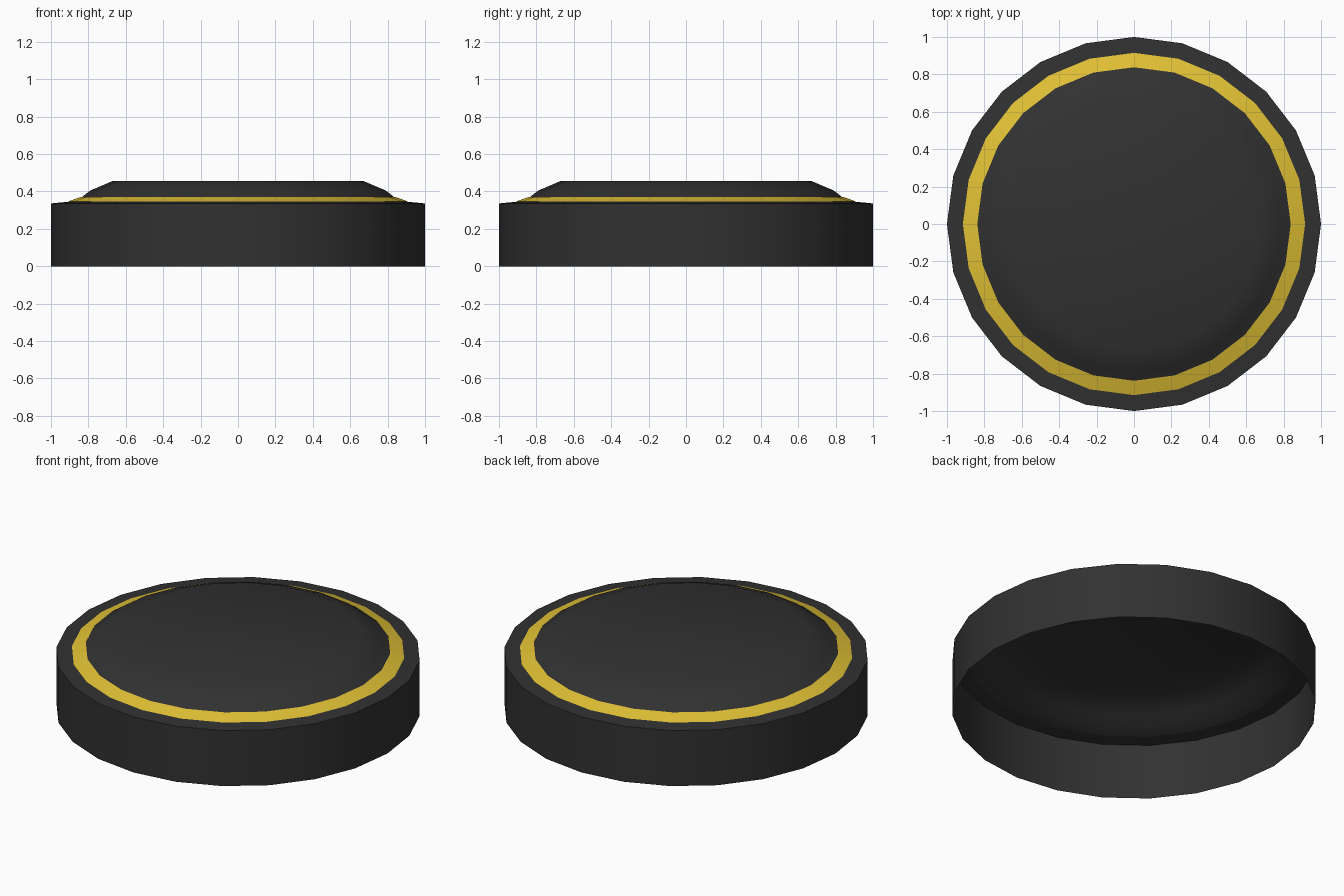
import bpy, math

if "Cube" in bpy.data.objects:
    bpy.data.objects.remove(bpy.data.objects["Cube"])

SIDES = 24


def material(name, rgb):
    m = bpy.data.materials.new(name)
    m.diffuse_color = (*rgb, 1)
    m.use_nodes = True
    m.node_tree.nodes["Principled BSDF"].inputs["Base Color"].default_value = m.diffuse_color
    return m


black = material("charcoal black", (0.031, 0.031, 0.031))
yellow = material("golden yellow", (0.75, 0.53, 0.035))


def lathe(name, profile, mat, cap=False):
    """Spin an (r, z) profile around z; optionally close the last ring."""
    verts = [(r * math.cos(2 * math.pi * i / SIDES),
              r * math.sin(2 * math.pi * i / SIDES), z)
             for r, z in profile for i in range(SIDES)]
    faces = []
    for k in range(len(profile) - 1):
        a, b = k * SIDES, (k + 1) * SIDES
        for i in range(SIDES):
            j = (i + 1) % SIDES
            faces.append((a + i, a + j, b + j, b + i))
    if cap:
        faces.append(tuple(range(len(verts) - SIDES, len(verts))))
    me = bpy.data.meshes.new(name)
    me.from_pydata(verts, [], faces)
    me.materials.append(mat)
    ob = bpy.data.objects.new(name, me)
    bpy.context.collection.objects.link(ob)
    bpy.context.view_layer.objects.active = ob
    ob.select_set(True)
    bpy.ops.object.shade_smooth_by_angle(angle=math.radians(35))
    ob.select_set(False)
    return ob


# Side wall with its narrow top ledge, open underneath
lathe("side_wall", [(1, 0), (1, 0.336)], black)
lathe("top_ledge", [(1, 0.336), (0.915, 0.344)], black)

# Low dome with a flat top
lathe("dome", [(0.915, 0.341), (0.84, 0.366), (0.79, 0.405), (0.67, 0.456)],
      black, cap=True)

# Painted ring around the foot of the dome
lathe("yellow_ring", [(0.915, 0.345), (0.838, 0.371)], yellow)
